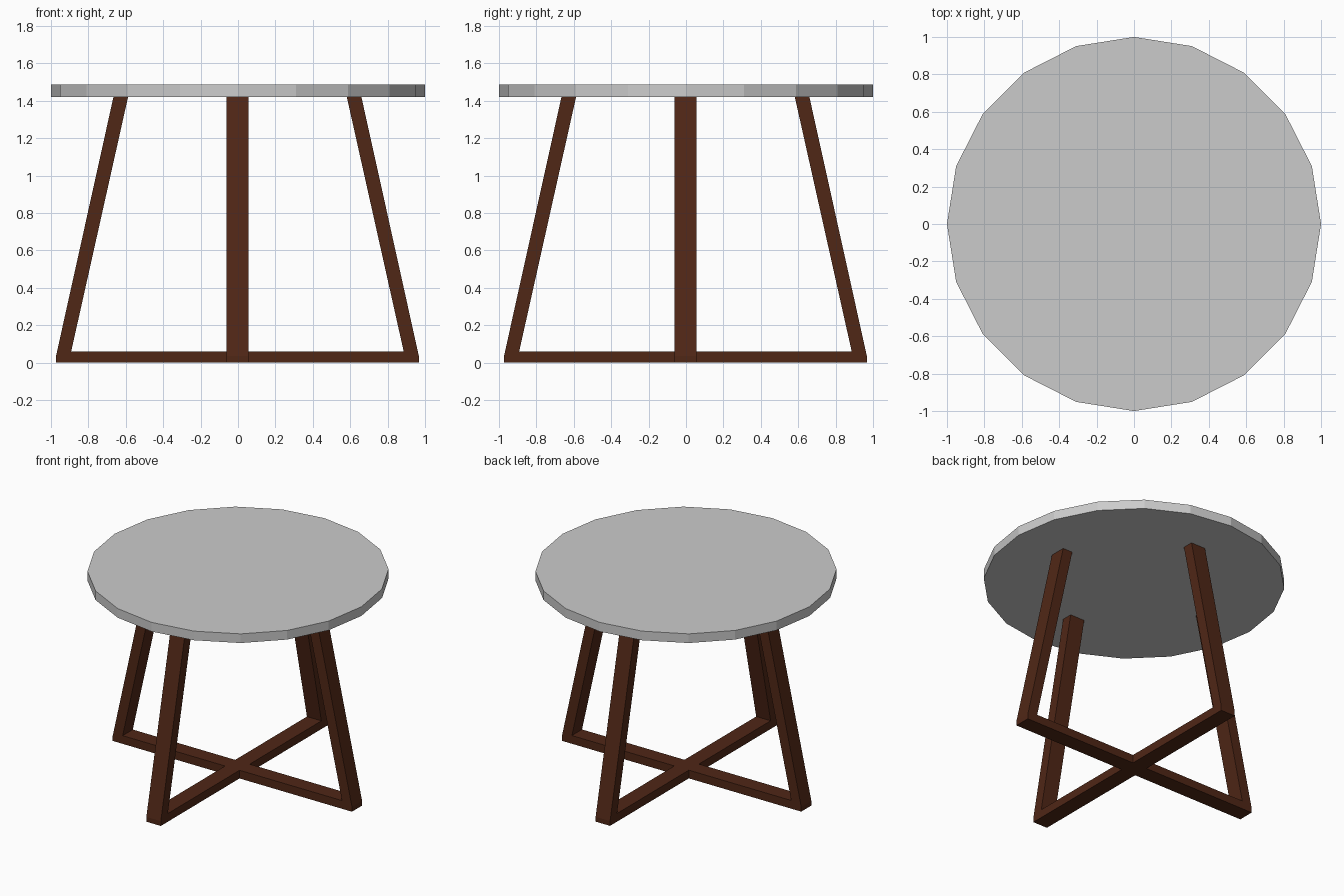
import bpy
import bmesh
import math
from mathutils import Matrix

if "Cube" in bpy.data.objects:
    bpy.data.objects.remove(bpy.data.objects["Cube"])

CENTRE = -0.003     # slight offset of the base under the top
TOP_Z = 1.42        # underside of the table top
LEG_WIDTH = 0.117

wood = bpy.data.materials.new("dark_wood")
wood.diffuse_color = (0.08, 0.02, 0.008, 1)
wood.use_nodes = True
wood.node_tree.nodes["Principled BSDF"].inputs["Base Color"].default_value = wood.diffuse_color


def base_frame(name, angle):
    """U-shaped frame: two leaning legs joined by a floor bar."""
    half = [(0.97, 0), (0.97, 0.035), (0.663, TOP_Z), (0.585, TOP_Z), (0.889, 0.06)]
    outline = half + [(-x, z) for x, z in reversed(half)]
    bm = bmesh.new()
    face = bm.faces.new([bm.verts.new((x, -LEG_WIDTH / 2, z)) for x, z in outline])
    ext = bmesh.ops.extrude_face_region(bm, geom=[face])
    moved = [g for g in ext["geom"] if isinstance(g, bmesh.types.BMVert)]
    bmesh.ops.translate(bm, verts=moved, vec=(0, LEG_WIDTH, 0))
    bmesh.ops.recalc_face_normals(bm, faces=bm.faces)
    bm.transform(Matrix.Translation((CENTRE, CENTRE, 0)) @ Matrix.Rotation(angle, 4, "Z"))
    mesh = bpy.data.meshes.new(name)
    bm.to_mesh(mesh)
    bm.free()
    mesh.materials.append(wood)
    bpy.context.collection.objects.link(bpy.data.objects.new(name, mesh))


# Two crossing frames
base_frame("side_leg_frame", 0)
base_frame("front_back_leg_frame", math.pi / 2)

# Twenty-sided table top, corners on the axes
bpy.ops.mesh.primitive_cylinder_add(vertices=20, radius=1, depth=0.067,
                                    location=(0, 0, TOP_Z + 0.0335))
bpy.context.object.name = "table_top"
